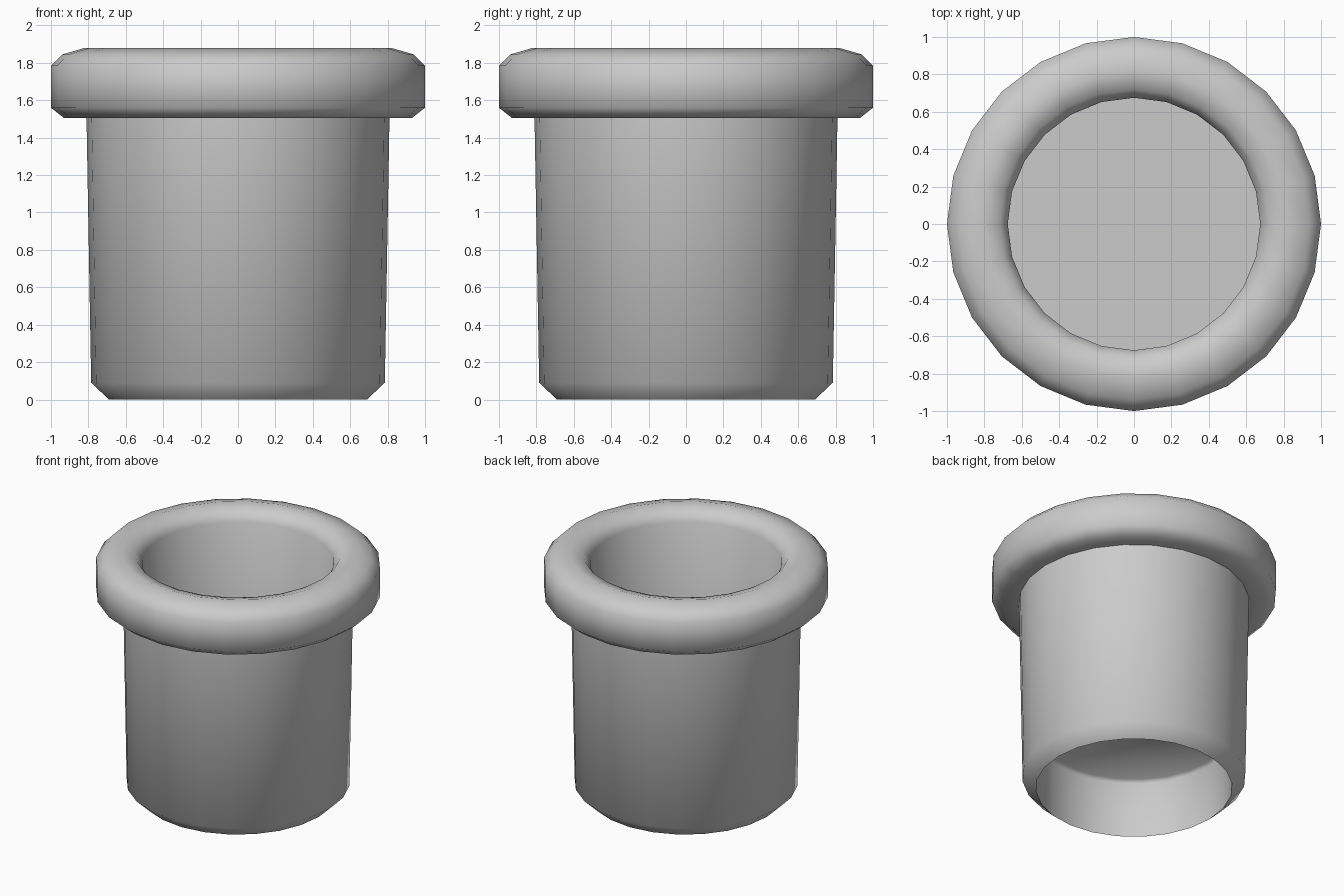
import bpy, bmesh, math

if "Cube" in bpy.data.objects:
    bpy.data.objects.remove(bpy.data.objects["Cube"])

SIDES = 24

# Profile (radius, height): from the underside of the inner plate,
# down and around the outside, over the lip, then down the bore
profile = [
    (0.67, 0.455), (0.69, 0.43), (0.69, 0.0),        # bottom recess
    (0.785, 0.09), (0.81, 1.505),                    # chamfer and tapered body
    (0.93, 1.505), (1.0, 1.56), (1.0, 1.785),        # collar outside
    (0.94, 1.845), (0.82, 1.88),                     # rounded top
    (0.72, 1.85), (0.675, 1.785), (0.675, 0.47),     # bore
]

bm = bmesh.new()
rings = []
for r, z in profile:
    rings.append([bm.verts.new((r * math.cos(2 * math.pi * i / SIDES),
                                r * math.sin(2 * math.pi * i / SIDES), z))
                  for i in range(SIDES)])
for a, b in zip(rings, rings[1:]):
    for i in range(SIDES):
        j = (i + 1) % SIDES
        bm.faces.new((a[i], a[j], b[j], b[i]))

# Thin plate closing the bore
bm.faces.new(list(reversed(rings[0])))
bm.faces.new(rings[-1])
bmesh.ops.recalc_face_normals(bm, faces=bm.faces)

mesh = bpy.data.meshes.new("collared_pipe")
bm.to_mesh(mesh)
bm.free()
pipe = bpy.data.objects.new("collared_pipe", mesh)
bpy.context.collection.objects.link(pipe)
bpy.context.view_layer.objects.active = pipe
pipe.select_set(True)
bpy.ops.object.shade_smooth_by_angle(angle=math.radians(60))
